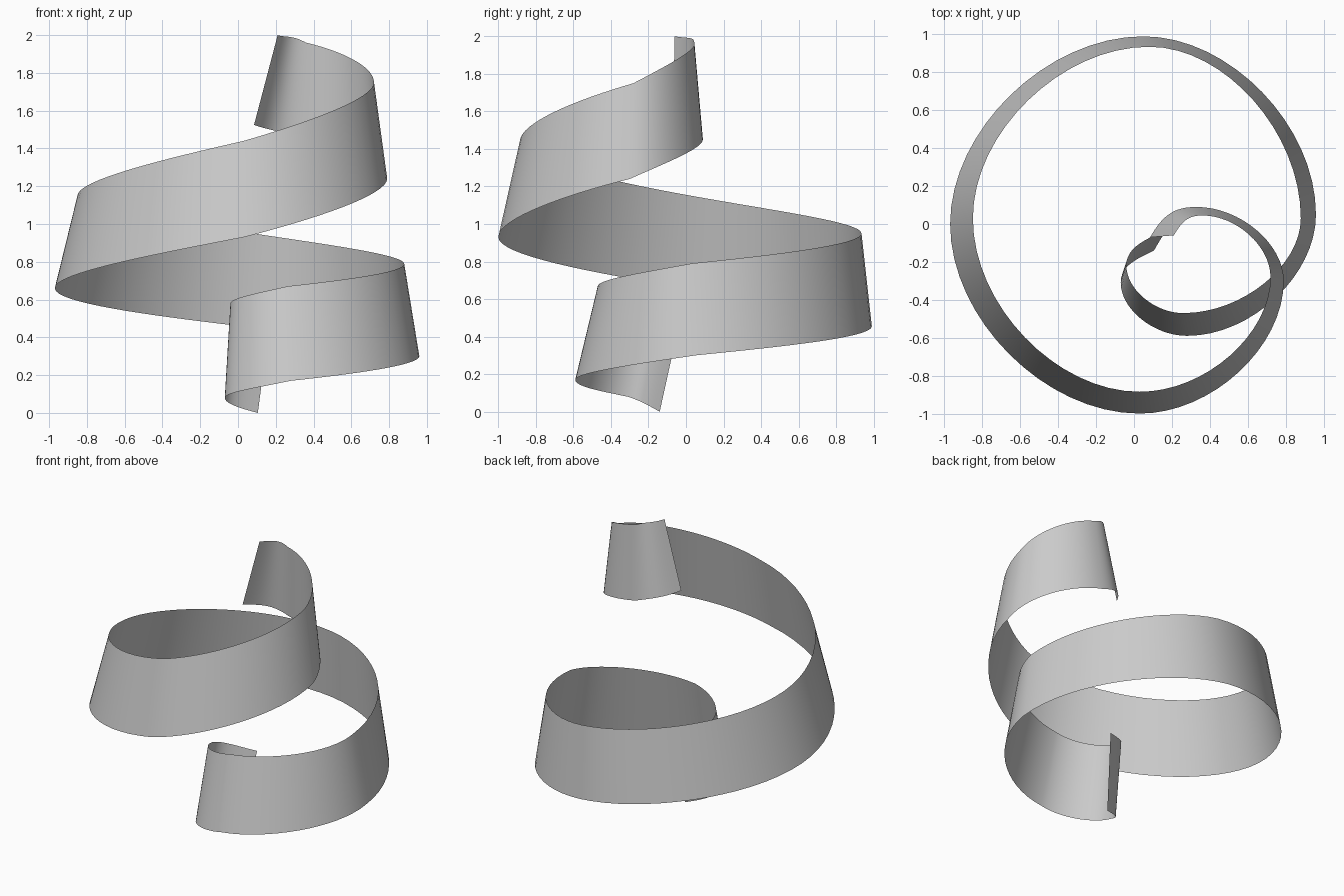
import bpy
from mathutils import Vector

if "Cube" in bpy.data.objects:
    bpy.data.objects.remove(bpy.data.objects["Cube"])

K = 0.5       # roundness of each quarter turn
STEPS = 16    # strips per quarter turn

# Plan-view travel direction at each key point (ends, then every quarter turn)
DIRS = [(-0.9, -0.43), (0, -1), (1, 0), (0, 1), (-1, 0), (0, -1),
        (1, 0), (0, 1), (-1, 0), (-0.5, -0.87)]

# Lower and upper edge of the ribbon at those key points
LOWER = [(0.105, -0.14, 0), (-0.07, -0.31, 0.08), (0.28, -0.59, 0.17),
         (0.96, 0.05, 0.30), (0.05, 0.99, 0.455), (-0.97, 0, 0.66),
         (0.03, -1.0, 0.93), (0.79, -0.3, 1.24), (0.33, 0.09, 1.45),
         (0.085, -0.07, 1.525)]
UPPER = [(0.17, -0.03, 0.50), (-0.04, -0.22, 0.58), (0.26, -0.47, 0.67),
         (0.88, 0.03, 0.79), (0.08, 0.935, 0.95), (-0.85, 0.03, 1.15),
         (0.03, -0.885, 1.44), (0.72, -0.28, 1.75), (0.36, 0.045, 1.96),
         (0.21, -0.06, 2.0)]


def bezier(a, b, c, d, t):
    s = 1 - t
    return a * s**3 + b * 3 * s * s * t + c * 3 * s * t * t + d * t**3


def edge_curve(keys):
    """Smooth spiral through the key points."""
    n = len(keys)
    slope = []
    for i in range(n):
        lo, hi = max(i - 1, 0), min(i + 1, n - 1)
        slope.append((keys[hi][2] - keys[lo][2]) / (hi - lo))
    points = []
    for i in range(n - 1):
        p, q = Vector(keys[i]), Vector(keys[i + 1])
        dp = Vector((*DIRS[i], 0)).normalized()
        dq = Vector((*DIRS[i + 1], 0)).normalized()
        h1 = p + dp * K * (q - p).dot(dp)
        h2 = q - dq * K * (q - p).dot(dq)
        h1.z = p.z + slope[i] / 3
        h2.z = q.z - slope[i + 1] / 3
        points += [bezier(p, h1, h2, q, s / STEPS) for s in range(STEPS)]
    return points + [Vector(keys[-1])]


# Spiral ribbon: a thin sheet ruled between its two edges
low, up = edge_curve(LOWER), edge_curve(UPPER)
count = len(low)
faces = [(i, i + 1, count + i + 1, count + i) for i in range(count - 1)]
mesh = bpy.data.meshes.new("spiral_ribbon")
mesh.from_pydata(low + up, [], faces)
for poly in mesh.polygons:
    poly.use_smooth = True
ribbon = bpy.data.objects.new("spiral_ribbon", mesh)
bpy.context.collection.objects.link(ribbon)
